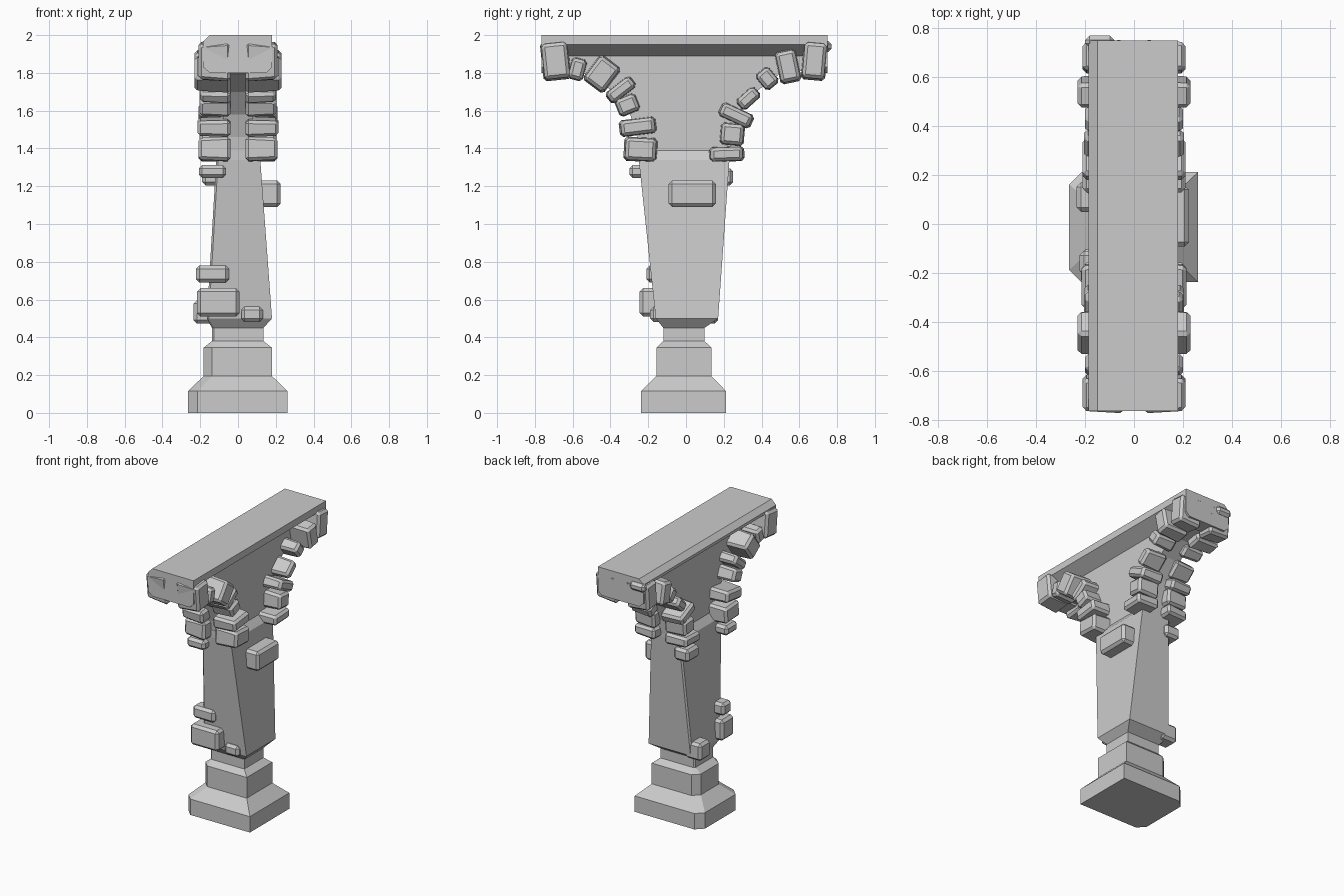
import bpy, bmesh, math
from mathutils import Matrix, Vector

if "Cube" in bpy.data.objects:
    bpy.data.objects.remove(bpy.data.objects["Cube"])


def finish(bm, name):
    bmesh.ops.recalc_face_normals(bm, faces=bm.faces)
    me = bpy.data.meshes.new(name)
    bm.to_mesh(me)
    bm.free()
    ob = bpy.data.objects.new(name, me)
    bpy.context.collection.objects.link(ob)
    return ob


def loft(name, rings):
    """Skin a list of equally sized point rings and cap both ends."""
    bm = bmesh.new()
    vs = [[bm.verts.new(p) for p in r] for r in rings]
    n = len(rings[0])
    for a, b in zip(vs, vs[1:]):
        for i in range(n):
            j = (i + 1) % n
            bm.faces.new((a[i], a[j], b[j], b[i]))
    bm.faces.new(vs[0])
    bm.faces.new(vs[-1])
    return finish(bm, name)


def section(z, x0, x1, y0, y1, c):
    """Rectangle with its two -x corners cut off."""
    return [(x1, y0, z), (x1, y1, z), (x0 + c, y1, z),
            (x0, y1 - c, z), (x0, y0 + c, z), (x0 + c, y0, z)]


def stone(name, center, size, angle=0, bevel=0.02, outer=0):
    """Chipped block; outer = -1/1 narrows the face on that x side."""
    bm = bmesh.new()
    bmesh.ops.create_cube(bm, size=1)
    for v in bm.verts:
        k = 0.88 if outer * v.co.x > 0 else 1
        v.co = Vector((v.co.x * size[0], v.co.y * size[1] * k, v.co.z * size[2] * k))
    bmesh.ops.bevel(bm, geom=bm.edges[:], offset=bevel, segments=1,
                    profile=0.5, affect='EDGES')
    bm.transform(Matrix.Translation(center) @ Matrix.Rotation(math.radians(angle), 4, 'X'))
    return finish(bm, name)


# Plinth, neck and shaft as one stacked profile
loft("pillar", [section(*s) for s in (
    (0.00, -.265, .262, -.238, .212, .05),
    (0.115, -.265, .262, -.238, .212, .05),
    (0.195, -.182, .18, -.157, .135, .045),
    (0.345, -.182, .18, -.157, .135, .045),
    (0.38, -.138, .135, -.12, .098, .01),
    (0.45, -.138, .135, -.12, .098, .01),
    (0.50, -.165, .18, -.16, .17, .01),
    (1.34, -.115, .118, -.25, .23, .01),
    (1.39, -.08, .08, -.25, .23, .01))])

# Thin arched wall spreading from shaft to beam
arch = [(.23, 1.36), (.24, 1.46), (.28, 1.58), (.37, 1.70), (.49, 1.79), (.66, 1.82), (.70, 1.92)]
outline = arch + [(-y - 0.015, z) for y, z in reversed(arch)]
loft("arched_wall", [[(x, y, z) for y, z in outline] for x in (-.08, .08)])

# Top beam with undercut sides and a worn left edge
beam = [(-.15, 2), (.18, 2), (.18, 1.95), (.08, 1.89), (-.08, 1.89), (-.185, 1.945), (-.185, 1.965)]
loft("beam", [[(x, y, z) for x, z in beam] for y in (-.765, .75)])

# Beam end blocks
end = [(-.15, 2), (.18, 2), (.18, 1.83), (.15, 1.80), (-.15, 1.80), (-.185, 1.83), (-.185, 1.965)]
for side, y0, y1 in (("front", -.765, -.64), ("back", .64, .75)):
    loft(side + "_end_block", [[(x, y, z) for x, z in end] for y in (y0, y1)])

# Arch stones on both faces: y, z, size y, size z, angle, outer x
arch_stones = [
    (-.69, 1.865, .15, .21, 6, .21), (-.575, 1.82, .085, .12, -15, .20),
    (-.445, 1.795, .14, .17, -37, .23), (-.345, 1.71, .17, .075, 38, .20),
    (-.31, 1.63, .12, .10, 22, .205), (-.255, 1.515, .20, .09, 7, .215),
    (-.24, 1.395, .18, .13, -3, .21),
    (.68, 1.865, .13, .21, -5, .21), (.54, 1.835, .115, .18, 12, .23),
    (.43, 1.77, .09, .11, 40, .20), (.33, 1.665, .13, .075, 42, .205),
    (.265, 1.575, .19, .08, -25, .21), (.245, 1.475, .13, .12, -5, .205),
    (.215, 1.37, .19, .08, 2, .21)]
for sx, side in ((1, "right"), (-1, "left")):
    for i, (y, z, sy, sz, ang, xo) in enumerate(arch_stones):
        inner = .04
        stone(f"{side}_arch_stone_{i}", (sx * (xo + inner) / 2, y, z),
              (xo - inner, sy, sz), ang, 0.016, sx)

# Loose stones set in the shaft and beam end: center, size
for i, (c, s) in enumerate([
        ((.165, .033, 1.16), (.12, .25, .14)),
        ((-.105, -.175, .585), (.225, .14, .15)),
        ((-.135, -.16, .735), (.175, .10, .09)),
        ((.075, -.15, .522), (.115, .08, .08)),
        ((-.17, .11, .535), (.13, .12, .125)),
        ((-.135, -.235, 1.278), (.145, .13, .07)),
        ((-.13, .18, 1.25), (.12, .14, .09)),
        ((-.14, .745, 1.94), (.12, .05, .06))]):
    stone(f"loose_stone_{i}", c, s, 0, 0.018)
